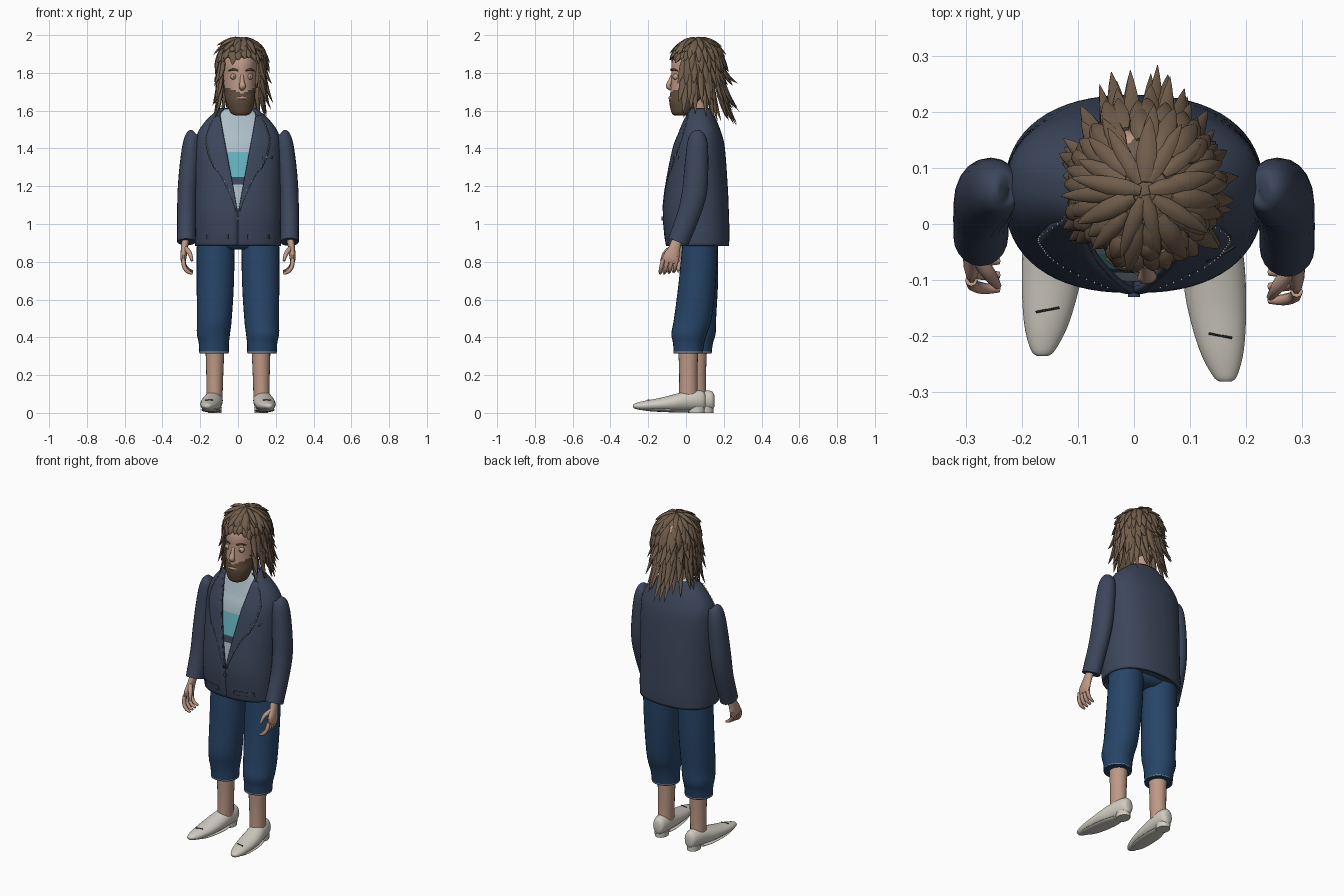
import bpy, bmesh, math, random
from mathutils import Vector

random.seed(4)
cube = bpy.data.objects.get("Cube")
if cube:
    bpy.data.objects.remove(cube)


def material(name, r, g, b):
    m = bpy.data.materials.new(name)
    m.use_nodes = True
    m.diffuse_color = (r, g, b, 1)
    bsdf = next(n for n in m.node_tree.nodes if n.type == "BSDF_PRINCIPLED")
    bsdf.inputs["Base Color"].default_value = (r, g, b, 1)
    bsdf.inputs["Roughness"].default_value = 0.8
    return m


NAVY = material("jacket_navy", .045, .062, .105)
DENIM = material("denim_blue", .02, .059, .138)
PALE = material("shirt_pale_blue", .42, .52, .58)
TEAL = material("shirt_teal", .13, .45, .52)
SKIN = material("skin", .52, .32, .24)
HAIR = material("hair_brown", .165, .11, .07)
BEARD = material("beard_brown", .115, .075, .045)
CREAM = material("shoe_cream", .64, .61, .54)
DARK = material("dark_trim", .03, .03, .03)
TAN = material("tan_thread", .5, .33, .2)
X, Y, Z = Vector((1, 0, 0)), Vector((0, 1, 0)), Vector((0, 0, 1))


def finish(name, bm, mats, rule=None, angle=50):
    """Turn a bmesh into an object, colouring faces by an optional rule."""
    bmesh.ops.recalc_face_normals(bm, faces=bm.faces)
    for f in bm.faces:
        f.smooth = True
        if rule:
            f.material_index = rule(f.calc_center_median())
    mesh = bpy.data.meshes.new(name)
    bm.to_mesh(mesh)
    bm.free()
    mesh.set_sharp_from_angle(angle=math.radians(angle))
    for m in mats:
        mesh.materials.append(m)
    ob = bpy.data.objects.new(name, mesh)
    bpy.context.collection.objects.link(ob)
    return ob


def spline(rows, n=4):
    """Resample rows of numbers with a smooth curve through them."""
    out = []
    for i in range(len(rows) - 1):
        quad = rows[max(i - 1, 0)], rows[i], rows[i + 1], rows[min(i + 2, len(rows) - 1)]
        for k in range(n):
            t = k / n
            out.append(tuple(b + t / 2 * (c - a + t * (2*a - 5*b + 4*c - d + t * (3*(b - c) + d - a)))
                             for a, b, c, d in zip(*quad)))
    return out + [tuple(rows[-1])]


def skin_rings(bm, rings, closed=True):
    vs = [[bm.verts.new(p) for p in r] for r in rings]
    n = len(vs[0])
    for a, b in zip(vs, vs[1:]):
        for i in range(n if closed else n - 1):
            j = (i + 1) % n
            bm.faces.new((a[i], a[j], b[j], b[i]))
    if closed:
        bm.faces.new(vs[0])
        bm.faces.new(vs[-1])


def tube(bm, rows, side=X, axis=None, sides=20):
    """Loft ellipses; each row is x, y, z, radius along side, radius across."""
    pts = [Vector(r[:3]) for r in rows]
    rings = []
    for i, (p, r) in enumerate(zip(pts, rows)):
        t = axis or (pts[min(i + 1, len(pts) - 1)] - pts[max(i - 1, 0)]).normalized()
        u = (side - t * side.dot(t)).normalized()
        v = t.cross(u)
        rings.append([p + u * r[3] * math.cos(a) + v * r[4] * math.sin(a)
                      for a in (math.tau * k / sides for k in range(sides))])
    skin_rings(bm, rings)


def tube_part(name, rows, mat, s=1, dy=0, n=4, **kw):
    bm = bmesh.new()
    tube(bm, [(r[0] * s, r[1] + dy, *r[2:]) for r in spline(rows, n)], **kw)
    return finish(name, bm, [mat])


# Torso profile: height, half width, front y, back y
TORSO = spline([(.885, .222, -.1, .222), (.95, .225, -.11, .224), (1.06, .225, -.117, .221),
                (1.2, .223, -.103, .215), (1.4, .222, -.066, .2), (1.48, .208, -.038, .182),
                (1.55, .16, -.015, .155), (1.61, .09, .0, .13)], 6)
POW = .85


def torso(z):
    for a, b in zip(TORSO, TORSO[1:]):
        if z <= b[0]:
            break
    t = min(max((z - a[0]) / (b[0] - a[0]), 0), 1)
    rx, f, k = (p + (q - p) * t for p, q in zip(a[1:], b[1:]))
    return rx, (f + k) / 2, (k - f) / 2


def torso_point(a, z, grow=0):
    rx, cy, ry = torso(z)
    bend = lambda v: math.copysign(abs(v) ** POW, v)
    return Vector(((rx + grow) * bend(math.sin(a)), cy - (ry + grow) * bend(math.cos(a)), z))


def front_angle(x, z):
    q = min(abs(x) / torso(z)[0], .85)
    return math.copysign(math.asin(q ** (1 / POW)), x)


def opening(z):
    return max(0, .185 * (z - 1.06))


def levels(lo, hi, n):
    return [lo + (hi - lo) * i / n for i in range(n + 1)]


# Jacket shell with a deep V opening
bm = bmesh.new()
rings = []
for z in levels(.885, 1.61, 50):
    a0 = front_angle(opening(z), z)
    rings.append([torso_point(a, z) for a in levels(a0, math.tau - a0, 64)])
skin_rings(bm, rings, closed=False)
jacket = finish("jacket_body", bm, [NAVY])
mod = jacket.modifiers.new("cloth", "SOLIDIFY")
mod.thickness, mod.offset = .012, 0

# Striped shirt, dark below the opening
bm = bmesh.new()
skin_rings(bm, [[torso_point(math.tau * k / 48, z, -.014) for k in range(48)] for z in levels(.9, 1.61, 71)])
finish("shirt", bm, [PALE, TEAL, NAVY],
       lambda c: 1 if 1.25 < c.z < 1.38 else 2 if 1.21 < c.z < 1.25 or c.z < .96 else 0)


def patch(name, inner, outer, z0, z1, s=1):
    """Thin cloth plate lying on the front of the jacket."""
    bm = bmesh.new()
    skin_rings(bm, [[torso_point(front_angle(s * x, z), z, .007) for x in levels(inner(z), outer(z), 6)]
                    for z in levels(z0, z1, 20)], closed=False)
    m = finish(name, bm, [NAVY]).modifiers.new("cloth", "SOLIDIFY")
    m.thickness, m.offset = .003, 0


LAPEL = spline([(1.06, .006), (1.2, .06), (1.32, .135), (1.4, .16), (1.46, .165), (1.57, .12)], 6)


def lapel(z):
    return min(LAPEL, key=lambda r: abs(r[0] - z))[1]


for s, side in ((1, "left"), (-1, "right")):
    dy = -.023 * s
    reach = .018 - .01 * s
    patch(side + "_lapel", opening, lapel, 1.07, 1.575, s)
    patch(side + "_pocket_flap", lambda z: .05, lambda z: .16, .92, .945, s)

    # Dashed lapel stitching
    bm = bmesh.new()
    for z, x in LAPEL[5:]:
        p = torso_point(front_angle(s * (x - .004), z), z, .009)
        tube(bm, [(*p, .0018, .0018), (*(p + Z * .007), .0018, .0018)], sides=6)
    finish(side + "_lapel_stitching", bm, [CREAM])

    # Sleeve
    tube_part(side + "_sleeve", [(.232, .06, 1.487, .012, .012), (.238, .06, 1.476, .034, .038),
              (.247, .06, 1.42, .046, .055), (.258, .055, 1.3, .052, .063), (.268, .045, 1.17, .052, .066),
              (.272, .01 + reach / 2, 1.05, .05, .06), (.273, -.05 + reach, .905, .049, .056)], NAVY, s)

    # Hand with curled fingers and thumb
    bm = bmesh.new()
    tube(bm, [(s * x, y + reach, *r) for x, y, *r in spline([(.275, -.05, .93, .02, .026),
         (.284, -.07, .87, .018, .032), (.289, -.087, .82, .016, .045), (.289, -.092, .795, .01, .04)])], sides=14)
    for i in range(4):
        y = -.128 + .025 * i + reach
        tube(bm, [(s * x, y + d, z + .004 * i, r, r) for x, d, z, r in spline(
            [(.29, .0, .815, .011), (.285, -.01, .775, .011), (.266, -.015, .748, .01), (.24, -.016, .737, .006)])],
            side=Y, sides=8)
    tube(bm, [(s * x, y + reach, z, r, r) for x, y, z, r in spline(
        [(.278, -.09, .87, .014), (.256, -.12, .845, .012), (.243, -.138, .805, .007)])], side=Y, sides=8)
    finish(side + "_hand", bm, [SKIN])

    # Cropped trouser leg with hem thread, shin
    tube_part(side + "_trouser_leg", [(.118, .078, .95, .1, .092), (.12, .066 + dy / 4, .7, .099, .098),
              (.125, .048 + dy / 2, .5, .092, .1), (.13, .04 + dy, .42, .088, .094),
              (.128, .037 + dy, .37, .08, .083), (.127, .035 + dy, .315, .078, .077)], DENIM, s, axis=Z, sides=28)
    tube_part(side + "_hem_thread", [(.127, .035 + dy, .324, .079, .0785), (.127, .035 + dy, .321, .079, .0785)],
              TAN, s, axis=Z, sides=28)
    tube_part(side + "_shin", [(.122, .035, .34, .05, .053), (.123, .035, .2, .045, .048),
              (.125, .035, .08, .043, .05)], SKIN, s, dy, axis=Z)

    # Pointed slip-on shoe with sole, heel and a small seam
    tube_part(side + "_shoe", [(.163, -.258, .037, .01, .006), (.162, -.247, .036, .022, .014),
              (.156, -.2, .038, .04, .025), (.147, -.12, .044, .053, .034), (.14, -.04, .053, .056, .045),
              (.132, .02, .062, .051, .052), (.125, .08, .067, .044, .053), (.122, .115, .065, .034, .048),
              (.122, .127, .063, .018, .03)], CREAM, s, dy, axis=Y, sides=24)
    tube_part(side + "_sole", [(.161, -.23, .026, .02, .006), (.154, -.18, .019, .038, .009),
              (.146, -.11, .015, .048, .01), (.137, -.02, .012, .048, .01), (.13, .04, .012, .036, .01)],
              CREAM, s, dy, axis=Y, sides=16)
    tube_part(side + "_heel", [(.124, .078, .0, .036, .044), (.124, .078, .03, .038, .044)],
              CREAM, s, dy, n=1, axis=Z)
    tube_part(side + "_shoe_seam", [(.133, -.172, .067, .002, .003), (.175, -.18, .067, .002, .003)],
              DARK, s, dy, n=1, side=Y, sides=6)

patch("breast_pocket", lambda z: .125, lambda z: .175, 1.345, 1.36)
tube_part("jacket_button", [(0, -.13, 1.03, .011, .011), (0, -.115, 1.03, .011, .011)], NAVY, n=1)
tube_part("trouser_seat", [(0, .075, .865, .1, .06), (0, .075, .9, .19, .09), (0, .075, 1, .19, .09)], DENIM, axis=Z)
tube_part("neck", [(.0, .068, 1.56, .05, .05), (.008, .06, 1.7, .05, .055)], SKIN, axis=Z)

# Head with beard, brows, nose and eyes, turned slightly to its left
HEAD = [(1.575, .03, -.062, .0), (1.59, .055, -.077, .03), (1.65, .076, -.089, .08), (1.7, .082, -.083, .13),
        (1.78, .088, -.078, .165), (1.86, .09, -.074, .175), (1.93, .072, -.035, .16), (1.96, .035, .0, .11)]
bm = bmesh.new()
tube(bm, [(0, (f + b) / 2, z, rx, (b - f) / 2) for z, rx, f, b in spline(HEAD, 7)], axis=Z, sides=48)
face = [finish("head", bm, [SKIN, BEARD], lambda c: int(c.z < 1.69 + .45 * abs(c.x)))]
face.append(tube_part("nose", [(0, -.072, 1.79, .008, .008), (0, -.084, 1.755, .012, .012),
            (0, -.095, 1.73, .018, .013), (0, -.08, 1.715, .013, .01)], SKIN, sides=12))
face.append(tube_part("lips", [(-.028, -.078, 1.666, .004, .004), (0, -.088, 1.668, .008, .006),
            (.028, -.078, 1.666, .004, .004)], SKIN, side=Z, sides=10))
for s, side in ((1, "left"), (-1, "right")):
    face.append(tube_part(side + "_eyebrow", [(.02, -.078, 1.812, .004, .003), (.045, -.073, 1.819, .005, .004),
                (.068, -.053, 1.811, .003, .003)], BEARD, s, side=Z, sides=8))
    for part, y, r, mat in (("_eyeball", -.06, .016, SKIN), ("_iris", -.072, .006, BEARD)):
        bm = bmesh.new()
        bmesh.ops.create_uvsphere(bm, u_segments=16, v_segments=10, radius=r)
        bmesh.ops.translate(bm, vec=(.044 * s, y, 1.78), verts=bm.verts)
        face.append(finish(side + part, bm, [mat]))
for ob in face:
    ob.location.x = .012
    ob.rotation_euler.z = .12

# Hair: scalp cap covered by overlapping tapered locks
C, R = Vector((.018, .058, 1.83)), Vector((.122, .135, .154))
bm = bmesh.new()
bmesh.ops.create_uvsphere(bm, u_segments=32, v_segments=20, radius=1)
for v in bm.verts:
    v.co = C + v.co * R
mid = {f: f.calc_center_median() for f in bm.faces}
bare = [f for f, c in mid.items() if c.z < (1.885 if c.y < -.01 else 1.72)]
bmesh.ops.delete(bm, geom=bare, context="FACES")
finish("scalp", bm, [HAIR])

bm = bmesh.new()
SHAPE = ((0, .5), (.2, .95), (.45, 1), (.7, .75), (.88, .4), (1, .04))
for theta, count in ((6, 9), (22, 15), (40, 22), (58, 30), (76, 28), (94, 28), (112, 26)):
    for k in range(count):
        phi = math.tau * (k + random.uniform(.2, .8)) / count
        th = math.radians(theta + random.uniform(-4, 4))
        front, back = math.cos(phi), max(0, -math.cos(phi))
        if theta > 70 and front > .58:
            continue
        n = Vector((math.sin(th) * math.sin(phi), -math.sin(th) * front, math.cos(th)))
        down = Vector((math.cos(th) * math.sin(phi), -math.cos(th) * front, -math.sin(th)))
        length, lift, curl = random.uniform(.1, .13), random.uniform(-.005, .015), .35
        if theta > 70:
            down = Vector((0, 0, -1))
            length = random.uniform(.15, .19) + .03 * back
            lift = random.uniform(.01, .05) + .05 * back
            curl = 0
            if theta < 80:
                length *= .75
        elif front > .4 and theta > 30:
            # Fringe over the forehead
            length, curl = random.uniform(.05, .065), .1
        elif theta > 50:
            lift += .03 * back
        base, out = C + n * R, n * lift
        out.x *= 1 - .7 * back
        wide = random.uniform(.014, .02)
        tube(bm, [(*(base + down * length * t + out * t * t - n * curl * length * t * t), wide * w, wide * w * .65)
                  for t, w in SHAPE], side=Vector((math.cos(phi), math.sin(phi), 0)), sides=7)
finish("hair_locks", bm, [HAIR])
